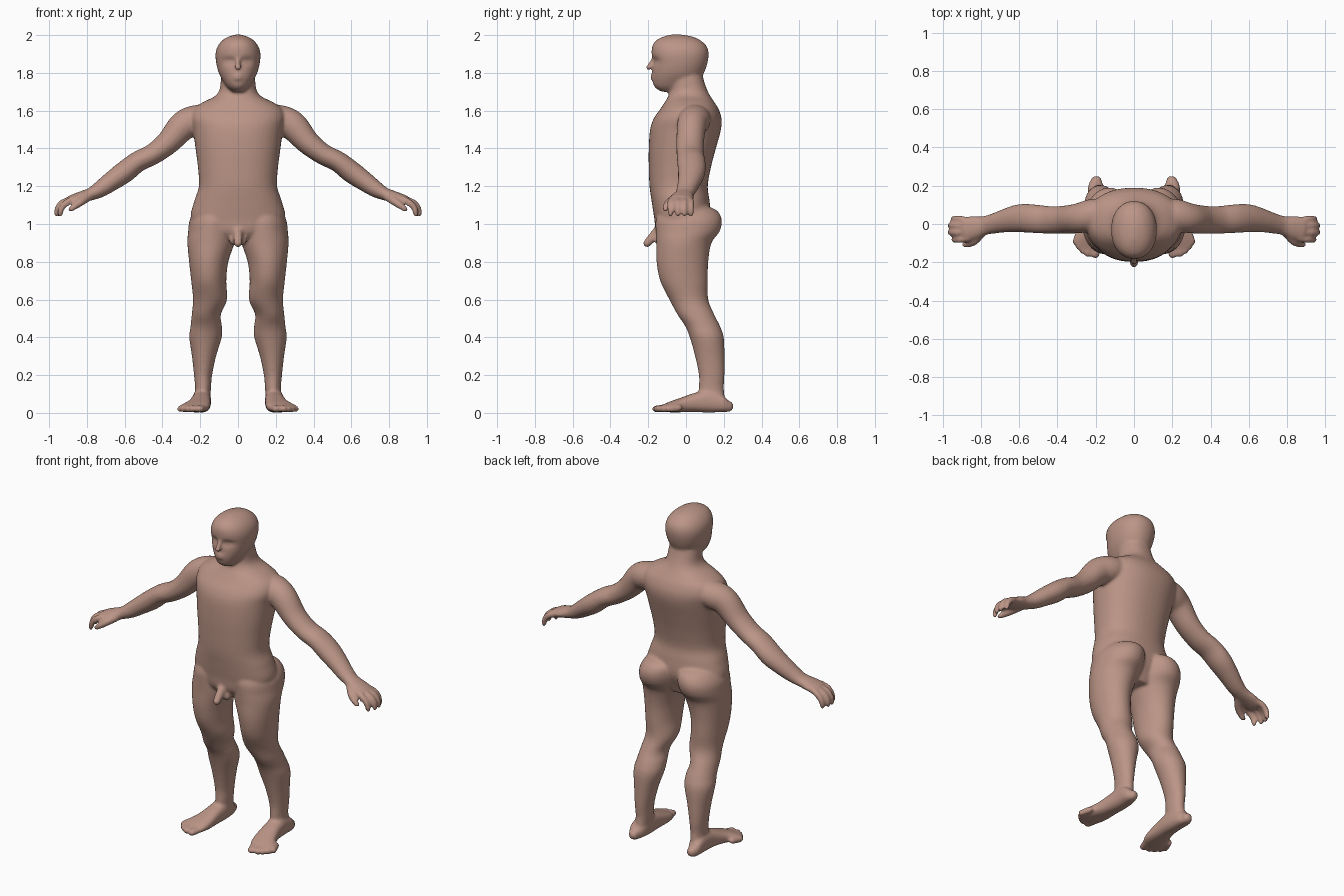
import bpy, bmesh, math
from mathutils import Vector

skin = bpy.data.materials.new("warm skin")
skin.diffuse_color = (0.50, 0.30, 0.24, 1)
bm = bmesh.new()


def spline(pts, steps):
    """Catmull-Rom through rows of numbers."""
    out = []
    for i in range(len(pts) - 1):
        a, b, c, d = (pts[max(0, min(len(pts) - 1, i + k))] for k in (-1, 0, 1, 2))
        for s in range(steps):
            t = s / steps
            out.append([0.5 * (2 * q + (r - p) * t + (2 * p - 5 * q + 4 * r - w) * t * t
                        + (3 * q - p - 3 * r + w) * t ** 3) for p, q, r, w in zip(a, b, c, d)])
    return out + [list(pts[-1])]


def tube(pts, side, flow=None, cap=True, mirror=True, n=28, power=2.0, steps=5):
    """Loft rows of (x, y, z, radius along side, other radius); rounded ends if cap."""
    rows = spline(pts, steps)
    rings = []
    for i, r in enumerate(rows):
        t = Vector(flow) if flow else Vector(rows[min(i + 1, len(rows) - 1)][:3]) - Vector(rows[max(i - 1, 0)][:3])
        t.normalize()
        u = Vector(side)
        u = (u - t * u.dot(t)).normalized()
        rings.append((Vector(r[:3]), u, t.cross(u), max(r[3], .002), max(r[4], .002), t))
    if cap:
        for end, sgn in ((0, -1), (-1, 1)):
            c, u, v, a, b, t = rings[end]
            for ang in (25, 50, 75):
                k = math.cos(math.radians(ang))
                ring = (c + t * sgn * min(a, b) * math.sin(math.radians(ang)), u, v, a * k, b * k, t)
                rings.insert(0, ring) if sgn < 0 else rings.append(ring)
    for s in ((1, -1) if mirror else (1,)):
        loops = []
        for c, u, v, a, b, t in rings:
            loop = []
            for j in range(n):
                co, si = math.cos(2 * math.pi * j / n), math.sin(2 * math.pi * j / n)
                p = c + u * a * math.copysign(abs(co) ** (2 / power), co) \
                    + v * b * math.copysign(abs(si) ** (2 / power), si)
                loop.append(bm.verts.new((p.x * s, p.y, p.z)))
            loops.append(loop)
        faces = [bm.faces.new((p[j], p[(j + 1) % n], q[(j + 1) % n], q[j]))
                 for p, q in zip(loops, loops[1:]) for j in range(n)]
        faces += [bm.faces.new(loops[0][::-1]), bm.faces.new(loops[-1])]
        bmesh.ops.recalc_face_normals(bm, faces=faces)


def upright(rows, **kw):
    """Loft rows of (z, x centre, half width, front y, back y)."""
    tube([(x, (f + b) / 2, z, w, (b - f) / 2) for z, x, w, f, b in rows],
         (1, 0, 0), flow=(0, 0, 1), cap=False, **kw)


# Torso and neck
upright([(.90, 0, .10, -.10, .08), (.95, 0, .20, -.155, .10), (1.03, 0, .25, -.168, .13),
         (1.12, 0, .232, -.182, .125), (1.2, 0, .207, -.193, .115), (1.3, 0, .212, -.197, .132),
         (1.4, 0, .225, -.197, .158), (1.5, 0, .238, -.19, .185), (1.56, 0, .25, -.17, .188),
         (1.61, 0, .235, -.135, .172), (1.645, 0, .185, -.112, .15), (1.675, 0, .125, -.095, .13),
         (1.71, 0, .098, -.085, .112), (1.77, 0, .09, -.085, .092), (1.83, 0, .08, -.08, .08)],
        mirror=False, n=48, power=2.25)

# Head
upright([(1.70, 0, .03, -.13, -.02), (1.725, 0, .058, -.166, .03), (1.76, 0, .082, -.177, .07),
         (1.80, 0, .102, -.178, .095), (1.85, 0, .115, -.176, .113), (1.9, 0, .119, -.182, .12),
         (1.94, 0, .108, -.179, .11), (1.97, 0, .085, -.16, .08), (1.99, 0, .055, -.125, .04),
         (2.003, 0, .012, -.08, -.02)], mirror=False, n=64, power=2.15)
# Eye sockets pressed into the face
for v in bm.verts:
    if v.co.y < -.09 and v.co.z > 1.75:
        v.co.y += .02 * math.exp(-((abs(v.co.x) - .045) / .03) ** 2 - ((v.co.z - 1.862) / .016) ** 2)
# Nose, eyelids and lips
tube([(0, -.172, 1.875, .010, .010), (0, -.188, 1.845, .012, .014), (0, -.198, 1.828, .019, .014)], (1, 0, 0))
tube([(.03, -.158, 1.857, .008, .008), (.06, -.142, 1.857, .008, .008)], (0, 1, 0))
for z in (1.787, 1.771):
    tube([(-.03, -.166, z, .006, .008), (0, -.18, z, .009, .009), (.03, -.166, z, .006, .008)],
         (0, 0, 1), mirror=False)

# Legs, with the seat at their tops
upright([(1.10, .11, .07, -.10, .10), (1.07, .115, .11, -.14, .165), (1.02, .128, .128, -.16, .19),
         (.96, .136, .128, -.16, .178), (.9, .143, .125, -.158, .135), (.8, .155, .104, -.156, .118),
         (.7, .155, .093, -.137, .116), (.6, .148, .09, -.088, .118), (.52, .168, .077, -.045, .15),
         (.46, .168, .083, -.005, .18), (.4, .172, .086, .02, .2), (.3, .18, .064, .048, .204),
         (.2, .185, .048, .068, .204), (.13, .185, .042, .068, .2), (.05, .19, .04, .07, .21)], n=36)

# Feet
tube([(.197, .222, .035, .03, .030), (.195, .19, .050, .045, .046), (.192, .12, .062, .05, .060),
      (.197, .04, .054, .054, .050), (.208, -.03, .041, .064, .038), (.228, -.085, .031, .074, .028),
      (.245, -.115, .025, .066, .021)], (1, .3, 0), flow=(.2, -1, 0), power=2.5)
# Toes
for x, y, r in ((.205, -.160, .025), (.243, -.156, .017), (.268, -.141, .016),
                (.290, -.120, .015), (.308, -.094, .014)):
    tube([(x - .02, y + .06, .026, r, .018), (x, y, .021, r, .019)], (1, 0, 0), n=16)

# Arms
tube([(.15, .05, 1.56, .08, .07), (.22, .045, 1.55, .085, .08), (.29, .03, 1.52, .078, .078),
      (.37, .022, 1.432, .073, .064), (.45, .022, 1.37, .072, .056), (.53, .028, 1.33, .075, .055),
      (.60, .03, 1.276, .073, .058), (.67, .018, 1.226, .062, .052), (.73, .003, 1.184, .053, .044),
      (.78, -.008, 1.158, .050, .034), (.83, -.018, 1.143, .060, .030), (.88, -.026, 1.128, .066, .026)],
     (0, 1, 0))
# Fingers and thumb
for i, (y, tip) in enumerate(((-.082, .945), (-.044, .965), (-.008, .965), (.026, .95))):
    tube([(.865, y * .85 - .005, 1.132, .018, .019), (tip - .04, y, 1.115, .018, .018),
          (tip - .012, y, 1.085, .017, .017), (tip - .004, y, 1.052, .014, .014)], (0, 1, 0), n=16)
tube([(.79, -.04, 1.145, .024, .024), (.83, -.085, 1.118, .023, .022),
      (.862, -.104, 1.095, .019, .018), (.885, -.108, 1.078, .015, .015)], (0, 1, 0), n=16)

# Groin
tube([(0, -.13, .985, .024, .026), (0, -.165, .945, .025, .025), (0, -.205, .898, .023, .022)],
     (1, 0, 0), mirror=False, n=20)
tube([(.02, -.125, .94, .026, .028), (.022, -.14, .912, .025, .027)], (1, 0, 0), n=20)

mesh = bpy.data.meshes.new("body")
bm.to_mesh(mesh)
bm.free()
body = bpy.data.objects.new("body", mesh)
bpy.context.collection.objects.link(body)
mesh.materials.append(skin)

# Fuse the parts into one smooth skin
fuse = body.modifiers.new("fuse", "REMESH")
fuse.mode = "VOXEL"
fuse.voxel_size = 0.008
fuse.use_smooth_shade = True
relax = body.modifiers.new("relax", "SMOOTH")
relax.factor = 0.5
relax.iterations = 8
